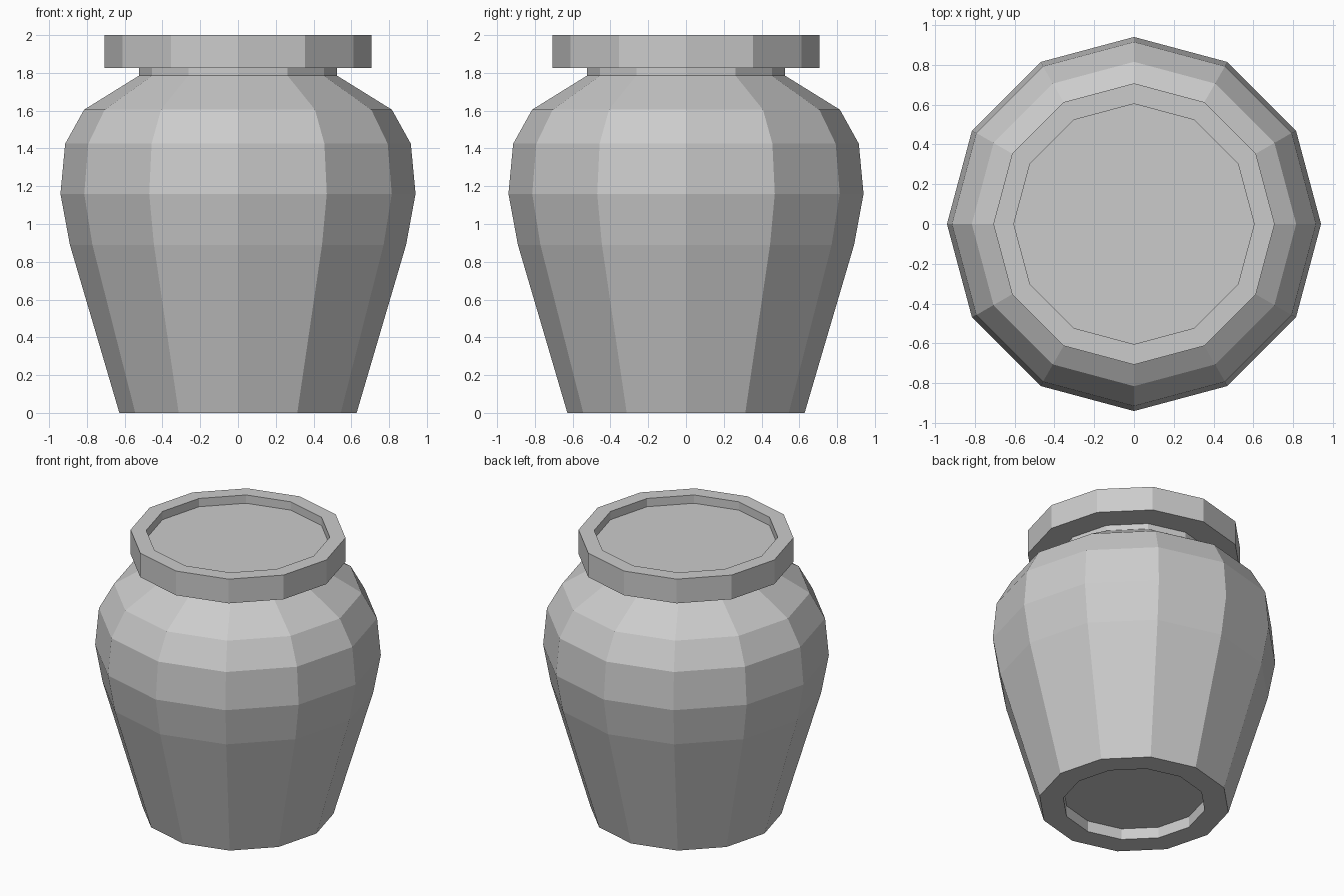
import bpy, bmesh
from math import cos, sin, pi

if "Cube" in bpy.data.objects:
    bpy.data.objects.remove(bpy.data.objects["Cube"])

SIDES = 12

def lathe(name, profile):
    """Revolve (radius, z) points into a faceted solid, capping both ends."""
    bm = bmesh.new()
    rings = [[bm.verts.new((r * cos(2 * pi * i / SIDES), r * sin(2 * pi * i / SIDES), z))
              for i in range(SIDES)] for r, z in profile]
    for low, high in zip(rings, rings[1:]):
        for i in range(SIDES):
            j = (i + 1) % SIDES
            bm.faces.new((low[i], low[j], high[j], high[i]))
    bm.faces.new(rings[0][::-1])
    bm.faces.new(rings[-1])
    bmesh.ops.recalc_face_normals(bm, faces=bm.faces)
    mesh = bpy.data.meshes.new(name)
    bm.to_mesh(mesh)
    bm.free()
    obj = bpy.data.objects.new(name, mesh)
    bpy.context.collection.objects.link(obj)
    return obj

# Whole jar: recessed foot, bulging body, short neck, rim with a sunken top
lathe("jar", [
    (0.47, 0.08), (0.47, 0.0), (0.628, 0.0),
    (0.89, 0.89), (0.94, 1.16), (0.915, 1.425), (0.815, 1.605), (0.525, 1.785),
    (0.525, 1.825), (0.707, 1.825), (0.707, 2.0),
    (0.604, 2.0), (0.604, 1.94),
])
